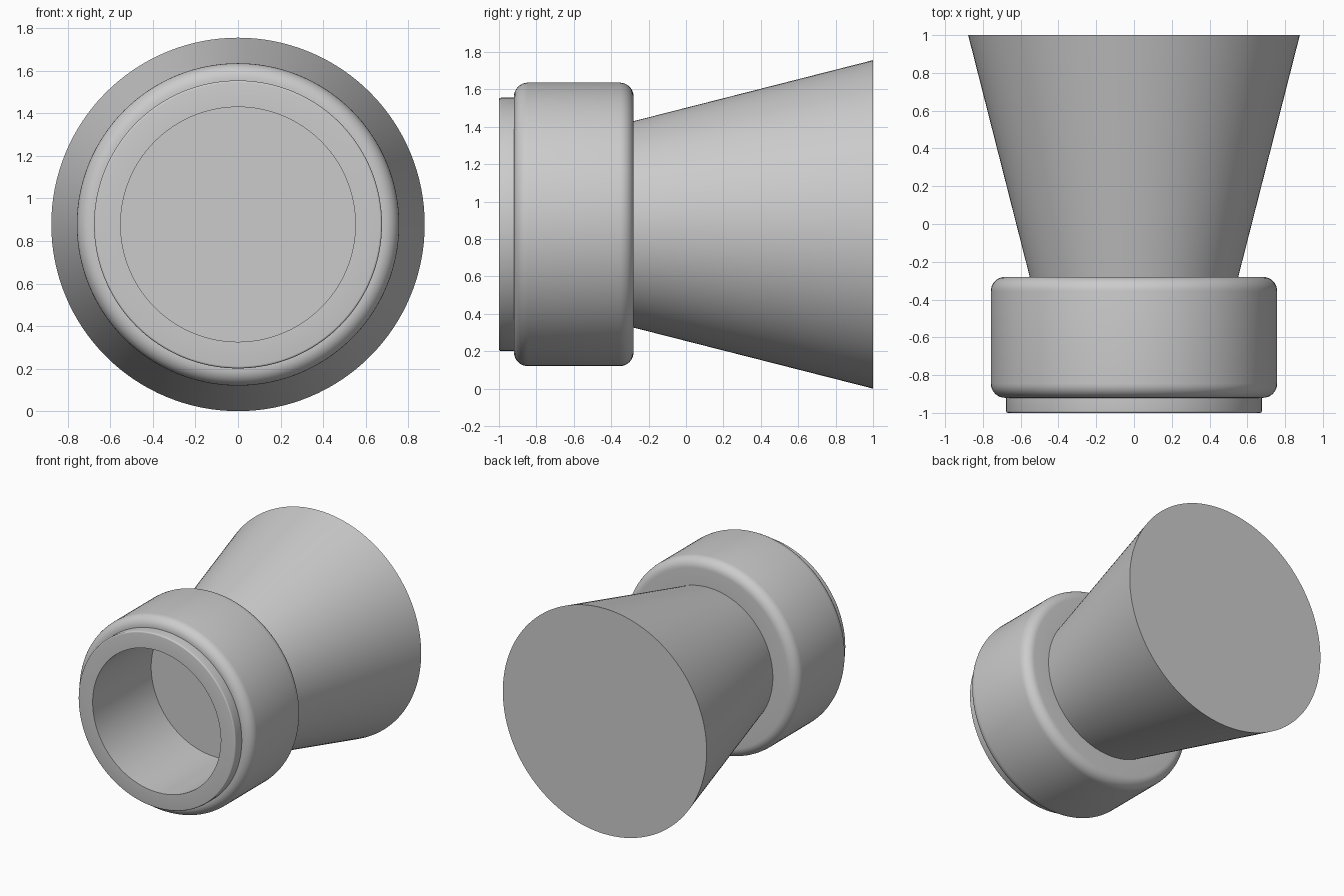
import bpy
import bmesh
from math import cos, sin, pi, radians

SEGMENTS = 128
AXIS_Z = 0.878
BORE = 0.552
BACK = -0.28

if "Cube" in bpy.data.objects:
    bpy.data.objects.remove(bpy.data.objects["Cube"], do_unlink=True)

grey = bpy.data.materials.new("plain grey")
grey.use_nodes = True
colour = (0.6, 0.6, 0.6, 1)
grey.diffuse_color = colour
grey.node_tree.nodes["Principled BSDF"].inputs["Base Color"].default_value = colour


def fillet(r, y, size, start, steps=8):
    """Quarter-round profile points (radius, y) about a centre."""
    angles = [start + pi / 2 * i / steps for i in range(steps + 1)]
    return [(r + size * cos(a), y + size * sin(a)) for a in angles]


def lathe(name, profile, closed):
    """Spin (radius, y) points about the lengthwise axis; open ends get caps."""
    bm = bmesh.new()
    rings = []
    for r, y in profile:
        rings.append([bm.verts.new((r * cos(2 * pi * i / SEGMENTS), y,
                                    r * sin(2 * pi * i / SEGMENTS)))
                      for i in range(SEGMENTS)])
    pairs = list(zip(rings, rings[1:]))
    if closed:
        pairs.append((rings[-1], rings[0]))
    else:
        bm.faces.new(rings[0])
        bm.faces.new(rings[-1])
    for a, b in pairs:
        for i in range(SEGMENTS):
            j = (i + 1) % SEGMENTS
            bm.faces.new((a[i], a[j], b[j], b[i]))
    bmesh.ops.recalc_face_normals(bm, faces=bm.faces)
    mesh = bpy.data.meshes.new(name)
    bm.to_mesh(mesh)
    bm.free()
    mesh.materials.append(grey)
    obj = bpy.data.objects.new(name, mesh)
    obj.location.z = AXIS_Z
    bpy.context.collection.objects.link(obj)
    bpy.ops.object.select_all(action='DESELECT')
    obj.select_set(True)
    bpy.context.view_layer.objects.active = obj
    bpy.ops.object.shade_smooth_by_angle(angle=radians(30))
    return obj


# Solid flared body, whose narrow end closes the bore
lathe("flared_body", [(BORE, BACK), (0.878, 1)], closed=False)

# Thick collar with rounded outer edges
ROUND = 0.075
collar = [(BORE, BACK), (BORE, -0.92)]
collar += fillet(0.758 - ROUND, -0.92 + ROUND, ROUND, -pi / 2)
collar += fillet(0.758 - ROUND, BACK - ROUND, ROUND, 0)
lathe("collar", collar, closed=True)

# Thin lip around the opening
EDGE = 0.01
lip = [(BORE, -0.92), (BORE, -1)]
lip += fillet(0.677 - EDGE, -1 + EDGE, EDGE, -pi / 2, steps=4)
lip += [(0.677, -0.92)]
lathe("front_lip", lip, closed=True)
